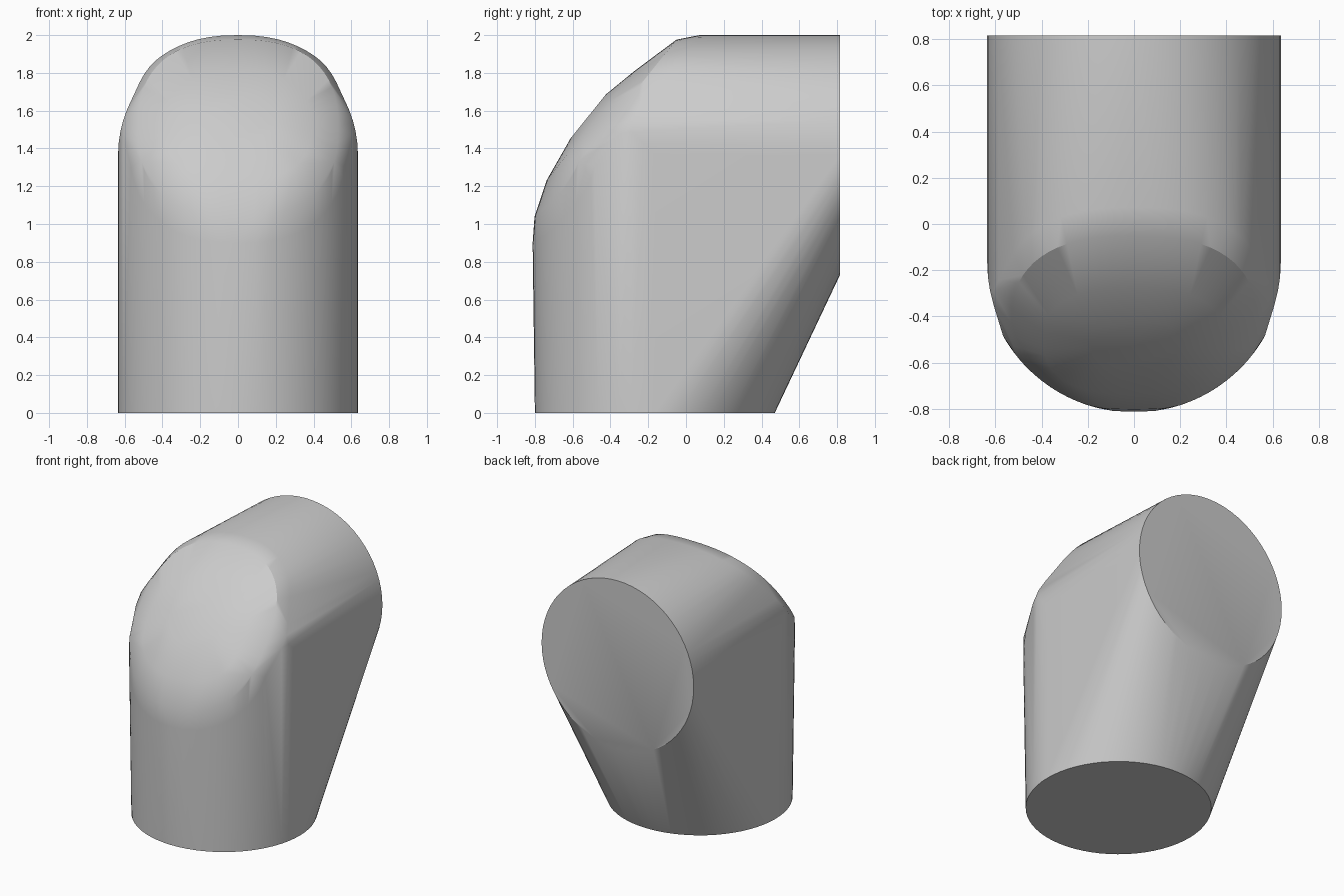
import bpy, bmesh, math
from mathutils import Vector

cube = bpy.data.objects.get("Cube")
if cube:
    bpy.data.objects.remove(cube, do_unlink=True)

R = 0.635                        # tube radius
CY, CZ = -0.165, 1.365           # axes of the upright and the level tube
BACK = 0.815
SEG = 64
CUT = Vector((0, -0.37, 1.45))   # centre of the slanted cut across the elbow
ALONG = Vector((0, 0.626, 0.78))
NORMAL = Vector((0, -0.78, 0.626))


def spread(x, radius, power):
    """Half height of a rounded section at x."""
    return radius * max(0, 1 - abs(x / radius) ** power) ** (1 / power)


points = []

# Round ends, and the mitred elbow clipped by the slanted cut
for i in range(SEG):
    a = 2 * math.pi * i / SEG
    x, h = R * math.cos(a), R * math.sin(a)
    points += [Vector((x, CY + h, 0)), Vector((x, BACK, CZ + h))]
    if h > -1e-6:
        corner = Vector((x, CY - h, CZ + h))
        over = (corner - CUT).dot(NORMAL)
        if over <= 0:
            points.append(corner)
        else:
            points.append(corner - Vector((0, 0, over / NORMAL.z)))
            points.append(corner - Vector((0, over / NORMAL.y, 0)))

# Shallow domed cap: length, width, height and shift of each ring
for length, width, height, shift in ((0.706, 0.575, 0, 0), (0.6, 0.53, 0.08, 0.01),
                                     (0.37, 0.39, 0.15, -0.03), (0.15, 0.2, 0.19, 0)):
    for i in range(SEG):
        a = 2 * math.pi * i / SEG
        c, s = math.cos(a), math.sin(a)
        p = CUT + ALONG * (length * math.copysign(abs(c) ** 0.8, c) + shift) + NORMAL * height
        p.x = width * math.copysign(abs(s) ** 0.8, s)
        p.y = max(p.y, CY - spread(p.x, 0.65, 2))
        p.z = min(p.z, CZ + spread(p.x, R, 2.3))
        points.append(p)

# Wrap the sections in one skin
bm = bmesh.new()
for p in points:
    bm.verts.new(p)
hull = bmesh.ops.convex_hull(bm, input=bm.verts[:])
inside = [v for v in bm.verts if not v.link_faces]
bmesh.ops.delete(bm, geom=inside, context='VERTS')
bmesh.ops.remove_doubles(bm, verts=bm.verts[:], dist=0.002)
bmesh.ops.dissolve_limit(bm, angle_limit=math.radians(0.3), verts=bm.verts[:], edges=bm.edges[:])
bmesh.ops.recalc_face_normals(bm, faces=bm.faces[:])

mesh = bpy.data.meshes.new("elbow_body")
bm.to_mesh(mesh)
bm.free()
body = bpy.data.objects.new("elbow_body", mesh)
bpy.context.collection.objects.link(body)

# Plain grey
grey = bpy.data.materials.new("light_grey")
grey.use_nodes = True
colour = (0.6, 0.6, 0.6, 1)
grey.diffuse_color = colour
grey.node_tree.nodes["Principled BSDF"].inputs["Base Color"].default_value = colour
mesh.materials.append(grey)

bpy.ops.object.select_all(action='DESELECT')
body.select_set(True)
bpy.context.view_layer.objects.active = body
bpy.ops.object.shade_smooth_by_angle(angle=math.radians(30))
